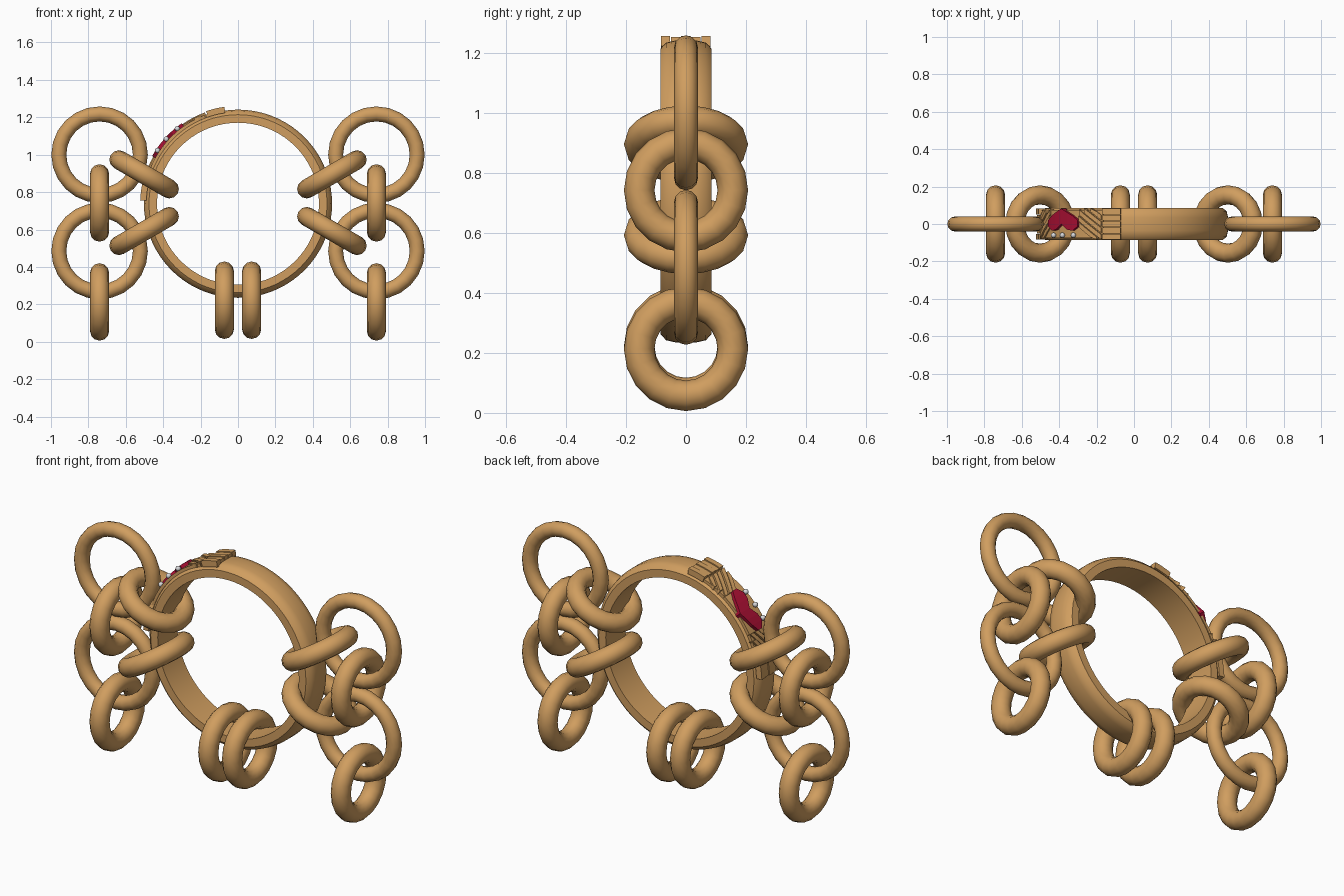
import bpy, bmesh, math
from math import sin, cos, radians

if "Cube" in bpy.data.objects:
    bpy.data.objects.remove(bpy.data.objects["Cube"])

BAND_Z = 0.738
HEART = 48          # angle of the ornament's middle, measured from the top towards -x


def material(name, colour):
    m = bpy.data.materials.new(name)
    m.use_nodes = True
    m.diffuse_color = (*colour, 1)
    m.node_tree.nodes["Principled BSDF"].inputs["Base Color"].default_value = (*colour, 1)
    return m


gold = material("warm gold", (0.63, 0.34, 0.115))
red = material("ruby red", (0.42, 0.005, 0.035))
silver = material("pale silver", (0.7, 0.7, 0.72))


def on_band(angle, y, r):
    a = radians(angle)
    return (-r * sin(a), y, BAND_Z + r * cos(a))


def finish(bm, name, mat, smooth=False):
    bmesh.ops.recalc_face_normals(bm, faces=bm.faces)
    me = bpy.data.meshes.new(name)
    bm.to_mesh(me)
    bm.free()
    ob = bpy.data.objects.new(name, me)
    bpy.context.collection.objects.link(ob)
    me.materials.append(mat)
    if smooth:
        smooth_shade(ob)
    return ob


def smooth_shade(ob):
    bpy.ops.object.select_all(action="DESELECT")
    ob.select_set(True)
    bpy.context.view_layer.objects.active = ob
    bpy.ops.object.shade_smooth_by_angle(angle=radians(35))


def ring(name, x, z, rot, major, minor, segs):
    bpy.ops.mesh.primitive_torus_add(location=(x, 0, z), rotation=[radians(r) for r in rot],
                                     major_radius=major, minor_radius=minor,
                                     major_segments=segs, minor_segments=12)
    ob = bpy.context.object
    ob.name = name
    ob.data.materials.append(gold)
    smooth_shade(ob)


def sweep(name, sections, mat, closed=False, smooth=False):
    """Skin a list of point loops, capping the ends when the run is open."""
    bm = bmesh.new()
    loops = [[bm.verts.new(p) for p in s] for s in sections]
    n = len(loops[0])
    pairs = list(zip(loops, loops[1:])) + ([(loops[-1], loops[0])] if closed else [])
    for a, b in pairs:
        for i in range(n):
            j = (i + 1) % n
            bm.faces.new((a[i], a[j], b[j], b[i]))
    if not closed:
        bm.faces.new(loops[0])
        bm.faces.new(loops[-1])
    return finish(bm, name, mat, smooth)


def pad(name, columns, top, mat=gold):
    """Raised plate on the band; each column is (angle, low y, high y)."""
    base = 0.49
    sweep(name, [[on_band(a, lo, base), on_band(a, hi, base),
                  on_band(a, hi, top), on_band(a, lo, top)] for a, lo, hi in columns], mat)


# Main band, with bevelled and slightly domed outside
half = [(0.433, 0.085), (0.476, 0.085), (0.496, 0.066), (0.503, 0.035)]
profile = half + [(r, -y) for r, y in reversed(half)]
sweep("band", [[on_band(a * 5, y, r) for r, y in profile] for a in range(72)],
      gold, closed=True, smooth=True)

# Chain links: large flat ones, hanging ones, and slanted ones gripping the band
for side, s in (("right", -1), ("left", 1)):
    for level, z in (("upper", 1.0), ("lower", 0.485)):
        ring(f"{side}_{level}_large_link", s * 0.74, z, (90, 0, 0), 0.218, 0.04, 24)
    for level, z in (("upper", 0.742), ("lower", 0.213)):
        ring(f"{side}_{level}_hanging_link", s * 0.74, z, (0, 90, 0), 0.156, 0.051, 20)
    for level, z, t in (("upper", 0.895, -30), ("lower", 0.592, 30)):
        ring(f"{side}_{level}_slanted_link", s * 0.502, z, (0, s * t, 0), 0.156, 0.051, 20)
    ring(f"{side}_bottom_link", s * 0.073, 0.222, (0, 90, 0), 0.156, 0.051, 20)

# Ornament backing
pad("ornament_plate", [(a, -0.076, 0.076) for a in range(19, 78, 2)], 0.506)

# Ribbed end blocks and slanted feathers, mirrored about the heart
for side, s in (("upper", 1), ("lower", -1)):
    for i in range(5):
        y = -0.084 + i * 0.0338
        pad(f"{side}_block_rib_{i}", [(HEART - s * d, y, y + 0.031) for d in (29, 32, 35, 38, 40)],
            0.523 if i % 2 == 0 else 0.519)
    for i in range(5):
        y = 0.085 - i * 0.034
        cols = []
        for d in (13, 17, 21, 25, 28):
            hi = y + 0.06 - (d - 13) * 0.0065
            lo = hi - 0.027
            lo, hi = max(-0.083, lo), min(0.083, hi)
            if hi - lo > 0.003:
                cols.append((HEART - s * d, lo, hi))
        if len(cols) > 1:
            pad(f"{side}_feather_{i}", cols, 0.519 if i % 2 else 0.514)

# Heart
heart = [(-13, -0.012, 0.02), (-9, -0.036, 0.045), (-5, -0.03, 0.062), (0, 0.0, 0.082)]
heart += [(-d, lo, hi) for d, lo, hi in reversed(heart[:-1])]
pad("heart", [(HEART + d, lo, hi) for d, lo, hi in heart], 0.525, red)

# Beads beside the heart
for i, d in enumerate((-9, 0, 8.5)):
    bm = bmesh.new()
    bmesh.ops.create_uvsphere(bm, u_segments=12, v_segments=8, radius=0.014)
    ob = finish(bm, f"bead_{i}", silver, True)
    ob.location = on_band(HEART + d, -0.06, 0.516)
